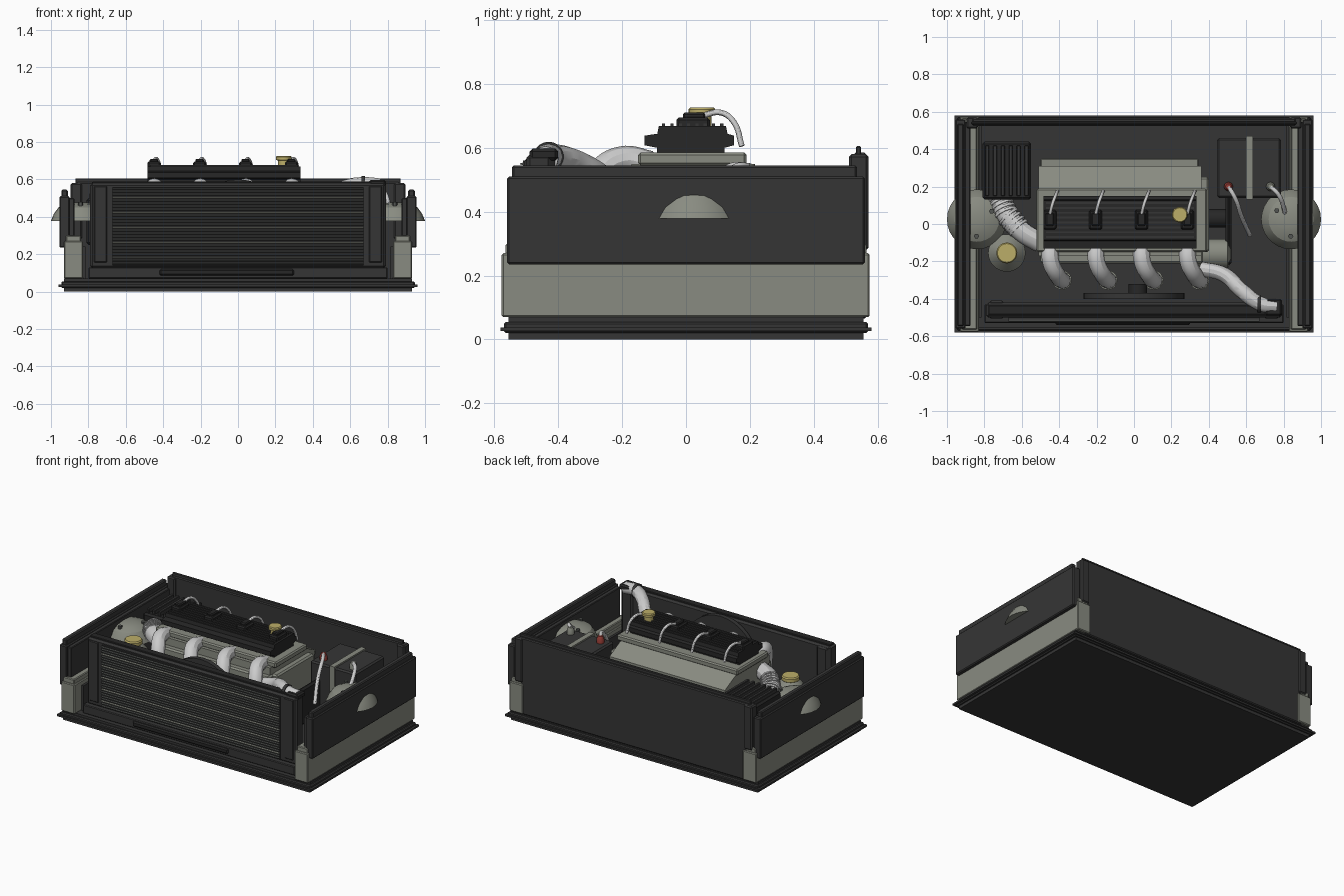
import bpy, bmesh, math
from mathutils import Vector

cube = bpy.data.objects.get("Cube")
if cube:
    bpy.data.objects.remove(cube, do_unlink=True)


def material(name, r, g, b):
    m = bpy.data.materials.new(name)
    m.use_nodes = True
    m.diffuse_color = (r, g, b, 1)
    m.node_tree.nodes["Principled BSDF"].inputs["Base Color"].default_value = (r, g, b, 1)
    return m


DARK = material("dark panel", .036, .036, .036)
BLACK = material("black rubber", .02, .02, .02)
GREY = material("bare metal", .25, .26, .22)
MESH = material("cooler fins", .085, .09, .085)
GOLD = material("yellow cap", .5, .42, .14)
RED = material("red cable", .3, .045, .035)


def finish(name, bm, mat, smooth=False):
    bmesh.ops.recalc_face_normals(bm, faces=bm.faces)
    me = bpy.data.meshes.new(name)
    bm.to_mesh(me)
    bm.free()
    me.materials.append(mat)
    ob = bpy.data.objects.new(name, me)
    bpy.context.collection.objects.link(ob)
    if smooth:
        bpy.ops.object.select_all(action='DESELECT')
        ob.select_set(True)
        bpy.context.view_layer.objects.active = ob
        bpy.ops.object.shade_smooth_by_angle()
    return ob


def box(name, mat, xs, ys, zs, bevel=0):
    bm = bmesh.new()
    bmesh.ops.create_cube(bm, size=1)
    for v in bm.verts:
        for i, (a, b) in enumerate((xs, ys, zs)):
            v.co[i] = (a + b) / 2 + v.co[i] * (b - a)
    if bevel:
        bmesh.ops.bevel(bm, geom=bm.edges[:], offset=bevel, segments=1, affect='EDGES')
    return finish(name, bm, mat)


def prism(name, mat, profile, x0, x1):
    """Extrude a y-z outline along x."""
    bm = bmesh.new()
    face = bm.faces.new([bm.verts.new((x0, y, z)) for y, z in profile])
    ext = bmesh.ops.extrude_face_region(bm, geom=[face])["geom"]
    bmesh.ops.translate(bm, vec=(x1 - x0, 0, 0),
                        verts=[v for v in ext if isinstance(v, bmesh.types.BMVert)])
    return finish(name, bm, mat)


def lathe(name, mat, profile, at, sides=28, axis='Z'):
    """Revolve (radius, height) points, closing both ends with discs."""
    bm = bmesh.new()
    rings = []
    for r, h in profile:
        ring = []
        for k in range(sides):
            a = math.tau * k / sides
            p = Vector((r * math.cos(a), r * math.sin(a), h))
            if axis == 'Y':
                p = Vector((p.x, p.z, p.y))
            elif axis == 'X':
                p = Vector((p.z, p.x, p.y))
            ring.append(bm.verts.new(p + Vector(at)))
        rings.append(ring)
    for a, b in zip(rings, rings[1:]):
        for k in range(sides):
            n = (k + 1) % sides
            bm.faces.new((a[k], a[n], b[n], b[k]))
    bm.faces.new(rings[0])
    bm.faces.new(rings[-1])
    return finish(name, bm, mat, True)


def pipe(name, mat, points, radius):
    cu = bpy.data.curves.new(name, 'CURVE')
    cu.dimensions = '3D'
    cu.bevel_depth, cu.bevel_resolution = radius, 4
    cu.resolution_u, cu.use_fill_caps = 8, True
    s = cu.splines.new('BEZIER')
    s.bezier_points.add(len(points) - 1)
    for bp, p in zip(s.bezier_points, points):
        bp.co = p
        bp.handle_left_type = bp.handle_right_type = 'AUTO'
    ob = bpy.data.objects.new(name, cu)
    bpy.context.collection.objects.link(ob)
    bpy.ops.object.select_all(action='DESELECT')
    ob.select_set(True)
    bpy.context.view_layer.objects.active = ob
    bpy.ops.object.convert(target='MESH')
    bpy.ops.object.shade_smooth_by_angle()


# Floor tray with a thin flange
box("tray_bottom", DARK, (-.93, .93), (-.555, .555), (0, .025))
box("tray_flange", DARK, (-.96, .96), (-.58, .58), (.026, .038))
box("tray_body", DARK, (-.945, .945), (-.57, .57), (.02, .055), .006)
box("tray_floor", DARK, (-.93, .93), (-.555, .555), (.05, .07))


# Side walls, rails and suspension domes
def side(s):
    label = "left" if s > 0 else "right"

    def sx(a, b):
        return tuple(sorted((s * a, s * b)))
    box(label + "_rail", GREY, sx(.83, .93), (-.577, .575), (.07, .27), .005)
    box(label + "_rail_top", GREY, sx(.84, .92), (-.565, .565), (.26, .3), .005)
    box(label + "_inner_liner", DARK, sx(.815, .83), (-.5, .53), (.07, .24))
    box(label + "_panel", DARK, sx(.9, .955), (-.56, .56), (.235, .51), .006)
    box(label + "_panel_inner", DARK, sx(.875, .91), (-.545, .545), (.25, .5), .004)
    box(label + "_panel_lip", DARK, sx(.91, .945), (-.545, .535), (.5, .545), .006)
    lathe(label + "_strut_dome", GREY,
          [(.16, .378), (.145, .415), (.12, .45), (.08, .468), (.03, .476)], (s * .84, .025, 0))
    for k in range(3):
        a = math.tau * k / 3 + .5
        lathe(label + "_dome_bolt", MESH, [(.014, .44), (.014, .478)],
              (s * .84 + .09 * math.cos(a), .025 + .09 * math.sin(a), 0), 6)


side(1)
side(-1)

# Rear bulkhead
box("bulkhead", DARK, (-.865, .865), (.525, .565), (.065, .585), .006)
box("bulkhead_lip", DARK, (-.87, .87), (.532, .548), (.57, .605), .004)
for s in (-1, 1):
    box("bulkhead_corner", DARK, (s * .865 - .03, s * .865 + .03), (.51, .572), (.28, .58), .008)

# Radiator with a finned cooler in front
box("radiator_frame", DARK, (-.79, .79), (-.5, -.42), (.125, .58), .012)
box("radiator_top_rail", BLACK, (-.78, .78), (-.485, -.435), (.57, .588), .004)
box("radiator_support", DARK, (-.8, .8), (-.53, -.43), (.07, .13), .005)
box("lower_duct", BLACK, (-.42, .3), (-.54, -.5), (.085, .12), .008)
box("cooler_core", DARK, (-.67, .67), (-.51, -.495), (.14, .56))
for i in range(26):
    z = .145 + i * .016
    prism("cooler_fin", GREY if i % 5 == 2 else MESH,
          [(-.505, z), (-.52, z + .003), (-.52, z + .006), (-.505, z + .01)], -.67, .67)
for s in (-1, 1):
    box("radiator_end_tank", DARK, (s * .735 - .04, s * .735 + .04), (-.505, -.41), (.15, .57), .01)
box("radiator_neck", BLACK, (.7, .79), (-.49, -.4), (.56, .598), .01)
lathe("fan_shroud", DARK, [(.27, -.4), (.27, -.37)], (0, 0, .33), 32, 'Y')
lathe("fan_motor", BLACK, [(.05, -.37), (.05, -.32)], (.02, 0, .36), 20, 'Y')

# Engine block and head
box("oil_pan", BLACK, (-.42, .28), (-.1, .25), (.07, .17), .02)
box("engine_block", GREY, (-.48, .33), (-.14, .31), (.15, .46), .01)
box("block_shelf", GREY, (-.5, .345), (.02, .35), (.44, .475), .006)
prism("cylinder_head", GREY, [(-.13, .4), (-.17, .5), (-.17, .55), (.19, .55), (.31, .49), (.31, .4)],
      -.51, .36)
box("head_deck", GREY, (-.52, .39), (-.15, .19), (.545, .585), .008)
box("front_flange", GREY, (-.5, .37), (-.21, -.14), (.42, .5), .01)
box("timing_cover", GREY, (.33, .4), (-.15, .25), (.12, .5), .01)
box("belt_cover", BLACK, (.49, .52), (-.22, .18), (.15, .4), .012)
lathe("crank_shaft", BLACK, [(.05, .39), (.05, .5)], (0, .03, .25), 20, 'X')
lathe("alternator", GREY, [(.06, .33), (.08, .34), (.08, .5), (.05, .515)], (0, -.16, .35), 24, 'X')

# Valve cover with ribs, coils, leads and filler cap
prism("valve_cover", BLACK,
      [(-.09, .58), (-.09, .6), (-.13, .608), (-.13, .638), (-.09, .644), (-.085, .668),
       (.125, .668), (.13, .644), (.15, .638), (.15, .608), (.12, .6), (.12, .58)], -.485, .335)
for i in range(8):
    y = -.07 + i * .026
    box("cover_rib", DARK, (-.47, .32), (y - .005, y + .005), (.664, .676))
for x in (-.45, -.205, .04, .285):
    box("coil_base", BLACK, (x - .035, x + .035), (-.03, .075), (.66, .695), .008)
    box("coil_top", BLACK, (x - .022, x + .022), (-.01, .06), (.69, .71), .006)
    pipe("coil_lead", BLACK, [(x, .05, .7), (x + .015, .11, .71), (x + .03, .15, .68), (x + .04, .175, .605)], .009)
    # Intake runners sweep forward and down
    pipe("intake_runner", GREY, [(x, -.11, .545), (x + .005, -.2, .56), (x + .04, -.275, .51),
                                 (x + .065, -.3, .4), (x + .065, -.3, .3)], .045)
    lathe("runner_clamp", GREY, [(.052, .34), (.052, .365)], (x + .065, -.3, 0), 20)
lathe("oil_cap", GOLD, [(.03, .66), (.03, .7), (.042, .705), (.042, .72), (.037, .726)], (.245, .05, 0), 20)

# Coolant tank
lathe("coolant_tank", GREY, [(.09, .2), (.1, .22), (.1, .38), (.06, .43), (.05, .44)], (-.68, -.155, 0))
lathe("tank_cap", GOLD, [(.05, .43), (.056, .438), (.056, .458), (.05, .466)], (-.68, -.155, 0), 20)

# Air box and ribbed intake hose
box("air_box", BLACK, (-.81, -.55), (.13, .44), (.25, .5), .012)
for i in range(6):
    x = -.785 + i * .042
    box("air_box_rib", DARK, (x - .01, x + .01), (.15, .42), (.49, .525), .003)
hose = [Vector(p) for p in ((-.72, .14, .42), (-.68, .05, .45), (-.6, -.04, .47), (-.5, -.1, .47))]
pipe("intake_hose", BLACK, hose, .055)
for i in range(9):
    t = i / 4.5
    k = int(t)
    p = hose[k].lerp(hose[k + 1], t - k)
    q = (hose[k + 1] - hose[k]).normalized() * .007
    pipe("hose_ring", BLACK, [p - q, p + q], .063)

# Battery, strap and cables
box("battery", DARK, (.445, .785), (.14, .46), (.2, .505), .01)
box("battery_strap", GREY, (.6, .635), (.13, .47), (.2, .515))
for x, mat in ((.505, RED), (.73, GREY)):
    lathe("battery_post", mat, [(.024, .5), (.024, .53), (.015, .55)], (x, .2, 0), 14)
pipe("positive_cable", RED, [(.505, .2, .54), (.54, .14, .54), (.575, .04, .46), (.62, -.06, .33)], .012)
pipe("negative_cable", GREY, [(.73, .2, .54), (.77, .16, .54), (.8, .09, .49), (.81, .03, .44)], .012)

# Radiator hose
pipe("radiator_hose", BLACK, [(.76, -.44, .565), (.68, -.43, .572), (.58, -.36, .56),
                              (.48, -.27, .51), (.36, -.24, .47)], .04)
lathe("hose_clamp", DARK, [(.047, .66), (.047, .68)], (0, -.43, .572), 20, 'X')
